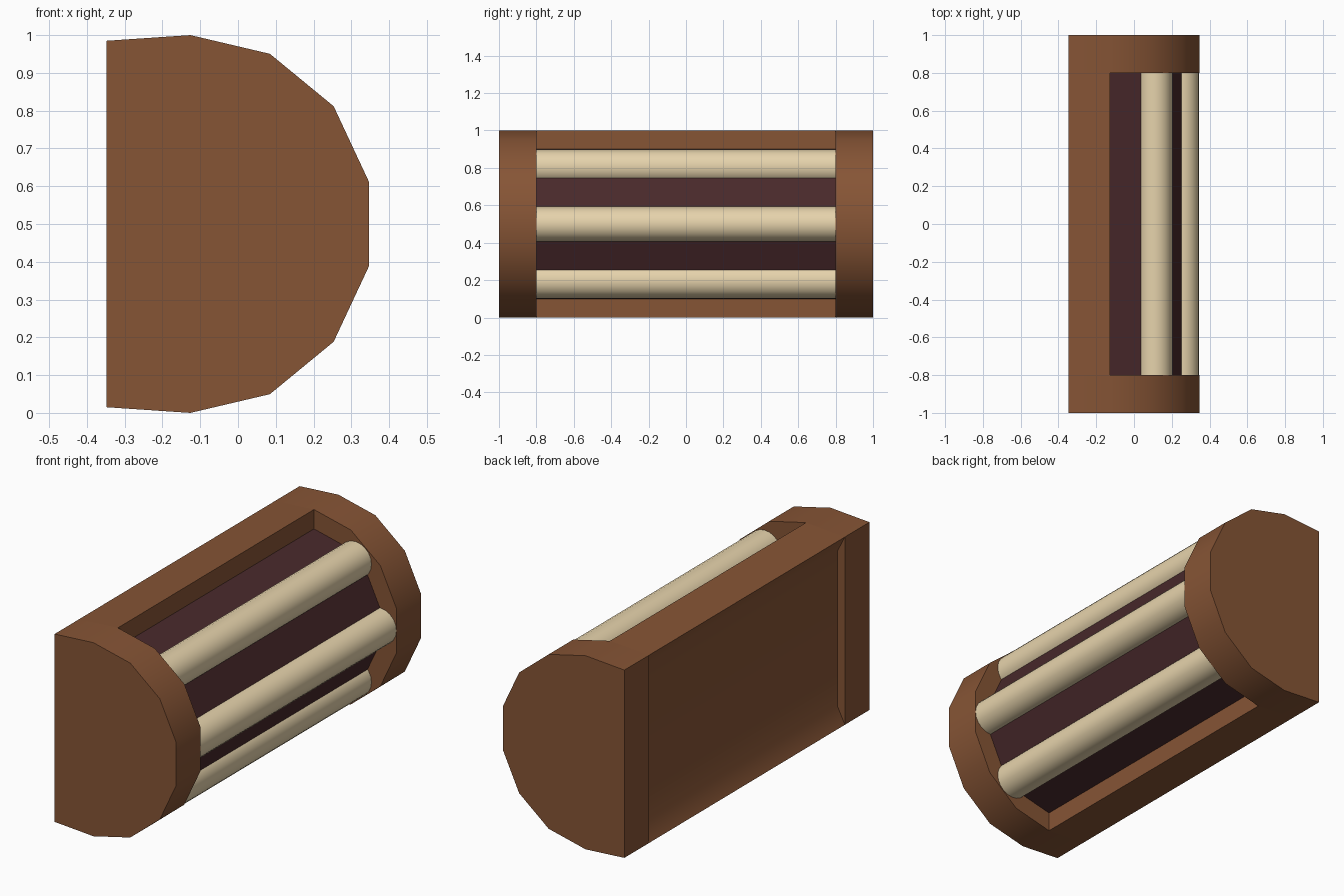
import bpy, bmesh, math

if "Cube" in bpy.data.objects:
    bpy.data.objects.remove(bpy.data.objects["Cube"])

CX, SX = -0.126, 0.97      # barrel axis position and slight flattening in x
BACK = -0.348


def material(name, rgb):
    m = bpy.data.materials.new(name)
    m.diffuse_color = (*rgb, 1)
    m.use_nodes = True
    m.node_tree.nodes["Principled BSDF"].inputs["Base Color"].default_value = m.diffuse_color
    return m


WOOD = material("brown_wood", (0.24, 0.09, 0.036))
DARK = material("dark_maroon", (0.066, 0.022, 0.024))
CREAM = material("cream", (0.79, 0.65, 0.41))


def arc(radius):
    """Front half of a 14-sided ring, from top to bottom."""
    pts = []
    for k in range(8):
        a = math.radians(90 - k * 180 / 7)
        pts.append((CX + SX * radius * math.cos(a), 0.5 + radius * math.sin(a)))
    return pts


def extrude(name, profile, y0, y1, mat, angle=0):
    """Extrude an x-z profile along y."""
    bm = bmesh.new()
    face = bm.faces.new([bm.verts.new((x, y0, z)) for x, z in profile])
    geom = bmesh.ops.extrude_face_region(bm, geom=[face])["geom"]
    moved = [v for v in geom if isinstance(v, bmesh.types.BMVert)]
    bmesh.ops.translate(bm, verts=moved, vec=(0, y1 - y0, 0))
    bmesh.ops.recalc_face_normals(bm, faces=bm.faces)
    me = bpy.data.meshes.new(name)
    bm.to_mesh(me)
    bm.free()
    me.materials.append(mat)
    ob = bpy.data.objects.new(name, me)
    bpy.context.collection.objects.link(ob)
    if angle:
        bpy.ops.object.select_all(action='DESELECT')
        ob.select_set(True)
        bpy.context.view_layer.objects.active = ob
        bpy.ops.object.shade_smooth_by_angle(angle=math.radians(angle))
    return ob


# End caps
cap = arc(0.5) + [(BACK, 0.015), (BACK, 0.985)]
extrude("front_cap", cap, -1, -0.8, WOOD, 30)
extrude("back_cap", cap, 0.8, 1, WOOD, 30)

# Back board with a shallow recess behind it
board = [(CX, 1), (CX, 0), (BACK, 0.015), (-0.305, 0.1), (-0.305, 0.9), (BACK, 0.985)]
extrude("back_board", board, -0.8, 0.8, WOOD, 35)

# Dark core
core = arc(0.4)
extrude("core", core, -0.8, 0.8, DARK)

# Round rods, one on every second core facet
for name, i in (("top_rod", 1), ("middle_rod", 3), ("bottom_rod", 5)):
    (xa, za), (xb, zb) = core[i], core[i + 1]
    cx, cz = (xa + xb) / 2, (za + zb) / 2
    ring = [(cx + 0.093 * math.cos(t * math.tau / 20),
             cz + 0.093 * math.sin(t * math.tau / 20)) for t in range(20)]
    extrude(name, ring, -0.8, 0.8, CREAM, 30)
